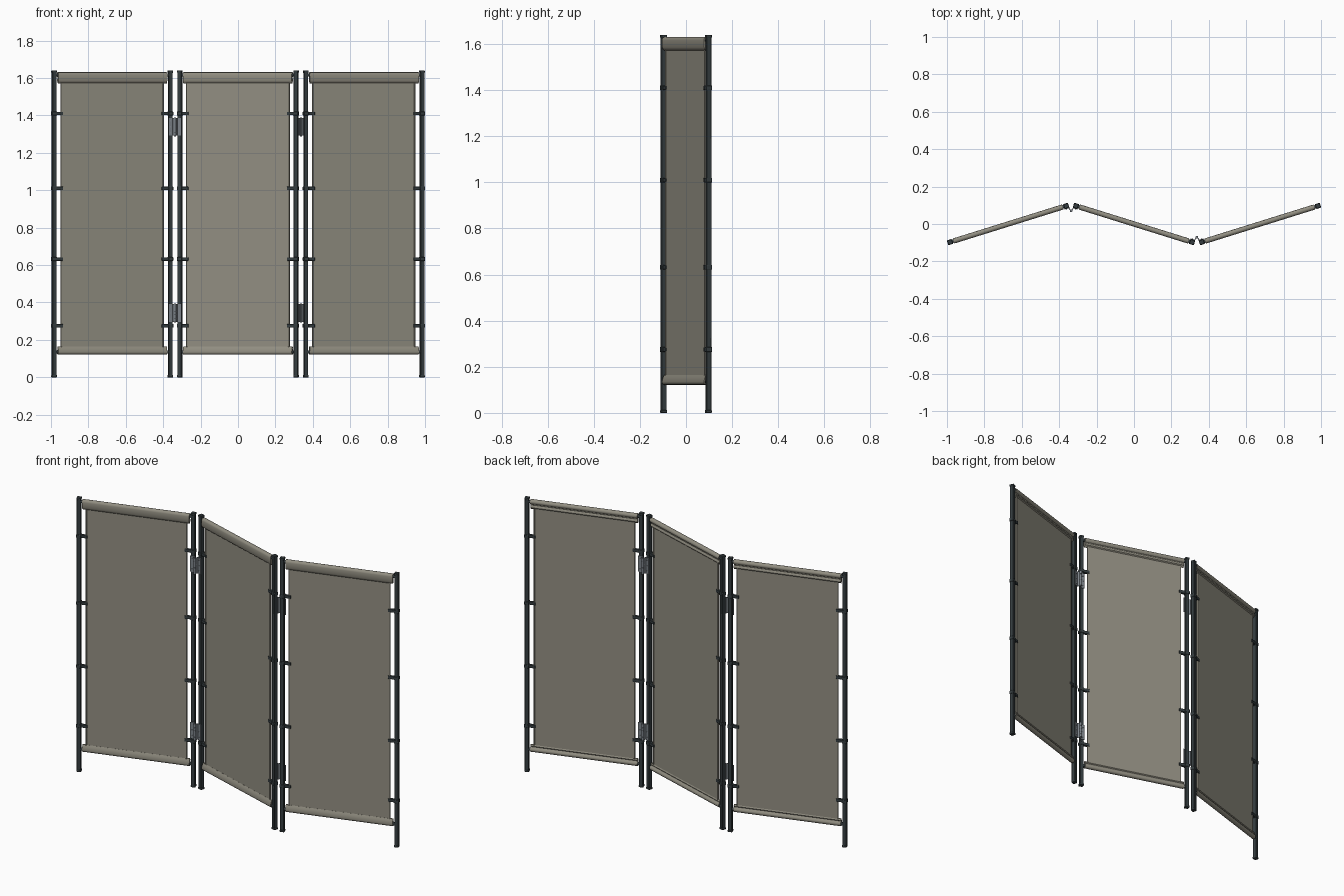
import bpy, bmesh, math
from mathutils import Matrix, Vector

if "Cube" in bpy.data.objects:
    bpy.data.objects.remove(bpy.data.objects["Cube"])

def mat(name, c):
    m = bpy.data.materials.new(name)
    m.diffuse_color = (*c, 1)
    m.use_nodes = True
    m.node_tree.nodes["Principled BSDF"].inputs["Base Color"].default_value = m.diffuse_color
    return m

FABRIC = mat("warm grey fabric", (0.285, 0.270, 0.220))
FRAME = mat("dark frame", (0.035, 0.046, 0.050))
STEEL = mat("steel", (0.20, 0.225, 0.25))

def box(bm, c, s, rot=None):
    m = Matrix.Translation(c) @ (rot or Matrix()) @ Matrix.Diagonal((*s, 1))
    bmesh.ops.create_cube(bm, size=1, matrix=m)

def cyl(bm, c, r, length, axis='Z', n=16):
    rot = Matrix.Rotation(math.pi / 2, 4, 'Y') if axis == 'X' else Matrix()
    bmesh.ops.create_cone(bm, cap_ends=True, segments=n, radius1=r, radius2=r,
                          depth=length, matrix=Matrix.Translation(c) @ rot)

def extrude_x(bm, prof, x0, x1):
    """Closed (y, z) profile swept along x."""
    a = [bm.verts.new((x0, y, z)) for y, z in prof]
    b = [bm.verts.new((x1, y, z)) for y, z in prof]
    n = len(prof)
    for i in range(n):
        j = (i + 1) % n
        bm.faces.new((a[i], a[j], b[j], b[i]))
    bm.faces.new(a[::-1])
    bm.faces.new(b)

def finish(bm, name, material, matrix, bevel=0):
    bmesh.ops.recalc_face_normals(bm, faces=bm.faces)
    me = bpy.data.meshes.new(name)
    bm.to_mesh(me)
    bm.free()
    ob = bpy.data.objects.new(name, me)
    bpy.context.collection.objects.link(ob)
    me.materials.append(material)
    ob.matrix_world = matrix
    if bevel:
        b = ob.modifiers.new("bevel", 'BEVEL')
        b.width, b.segments, b.limit_method = bevel, 2, 'ANGLE'
    bpy.ops.object.select_all(action='DESELECT')
    ob.select_set(True)
    bpy.context.view_layer.objects.active = ob
    bpy.ops.object.shade_smooth_by_angle(angle=math.radians(40))
    return ob

H = 1.64
HALF = 0.3255                      # panel centre to post centre
ANG = math.atan2(0.194, 0.622)
CLIPS = (0.275, 0.632, 1.01, 1.41)

def arc(cy, cz, r, a0, a1, n=8):
    return [(cy + r * math.cos(math.radians(a0 + (a1 - a0) * i / n)),
             cz + r * math.sin(math.radians(a0 + (a1 - a0) * i / n))) for i in range(n + 1)]

def panel(tag, cx, ang):
    M = Matrix.Translation((cx, 0, 0)) @ Matrix.Rotation(ang, 4, 'Z')
    # square posts with caps and feet
    bm = bmesh.new()
    for s in (-1, 1):
        box(bm, (s * HALF, 0, H / 2), (0.022, 0.022, H - 0.004))
        for z in (0.006, H - 0.006):
            box(bm, (s * HALF, 0, z), (0.025, 0.025, 0.012))
    finish(bm, tag + "_posts", FRAME, M, 0.002)
    # clips gripping the cloth edge
    bm = bmesh.new()
    for s in (-1, 1):
        for z in CLIPS:
            box(bm, (s * HALF, 0, z), (0.027, 0.027, 0.020))
            box(bm, (s * (HALF - 0.029), 0, z), (0.040, 0.016, 0.018))
    finish(bm, tag + "_clips", FRAME, M, 0.002)
    # rod ends between cloth sleeves and posts
    bm = bmesh.new()
    for s in (-1, 1):
        for z in (0.135, 1.616):
            cyl(bm, (s * (HALF - 0.017), 0, z), 0.009, 0.034, 'X')
    finish(bm, tag + "_rod_ends", FRAME, M)
    # cloth sheet with thicker side hems
    bm = bmesh.new()
    w = 0.289
    box(bm, (0, 0, 0.875), (2 * w, 0.007, 1.47))
    for s in (-1, 1):
        box(bm, (s * (w - 0.004), 0, 0.872), (0.008, 0.012, 1.42))
    finish(bm, tag + "_cloth", FABRIC, M, 0.002)
    # sleeves wrapped around the top and bottom rods
    bm = bmesh.new()
    r = 0.014
    top = arc(0, 1.617, r, 180, -70) + [(0.004, 1.598), (0.009, 1.592), (0.009, 1.584), (0.003, 1.578),
          (-0.003, 1.572), (-0.009, 1.577), (-0.013, 1.586)]
    extrude_x(bm, top, -0.305, 0.305)
    bot = arc(0, 0.135, r, -180, 60) + [(0.004, 0.152), (0.007, 0.157), (0.003, 0.165),
          (-0.004, 0.165), (-0.009, 0.155)]
    extrude_x(bm, bot, -0.305, 0.305)
    finish(bm, tag + "_sleeves", FABRIC, M)

panel("left_panel", -0.673, ANG)
panel("middle_panel", 0, -ANG)
panel("right_panel", 0.673, ANG)

# hinges: built at the left joint, turned half a circle for the right joint
def plate(bm, p, q, z, h, t=0.004):
    p, q = Vector(p), Vector(q)
    d, c = q - p, (p + q) / 2
    box(bm, (c.x, c.y, z), (d.length, t, h), Matrix.Rotation(math.atan2(d.y, d.x), 4, 'Z'))

JX = -0.3365
for side, turn in (("left", 0), ("right", math.pi)):
    R = Matrix.Rotation(turn, 4, 'Z')
    bm = bmesh.new()
    for z in (0.344, 1.339):
        for s in (-1, 1):
            plate(bm, (JX + s * 0.035, 0.079), (JX + s * 0.010, 0.0865), z, 0.095)
            plate(bm, (JX + s * 0.012, 0.087), (JX + s * 0.003, 0.071), z, 0.095)
            for dz in (-0.032, 0, 0.032):
                box(bm, (JX + s * 0.024, 0.080, z + dz), (0.007, 0.005, 0.007))
        for k in range(5):
            cyl(bm, (JX, 0.070, z + (k - 2) * 0.019), 0.007, 0.018, n=14)
        cyl(bm, (JX, 0.070, z), 0.005, 0.102, n=12)
    finish(bm, side + "_hinges", STEEL, R)
